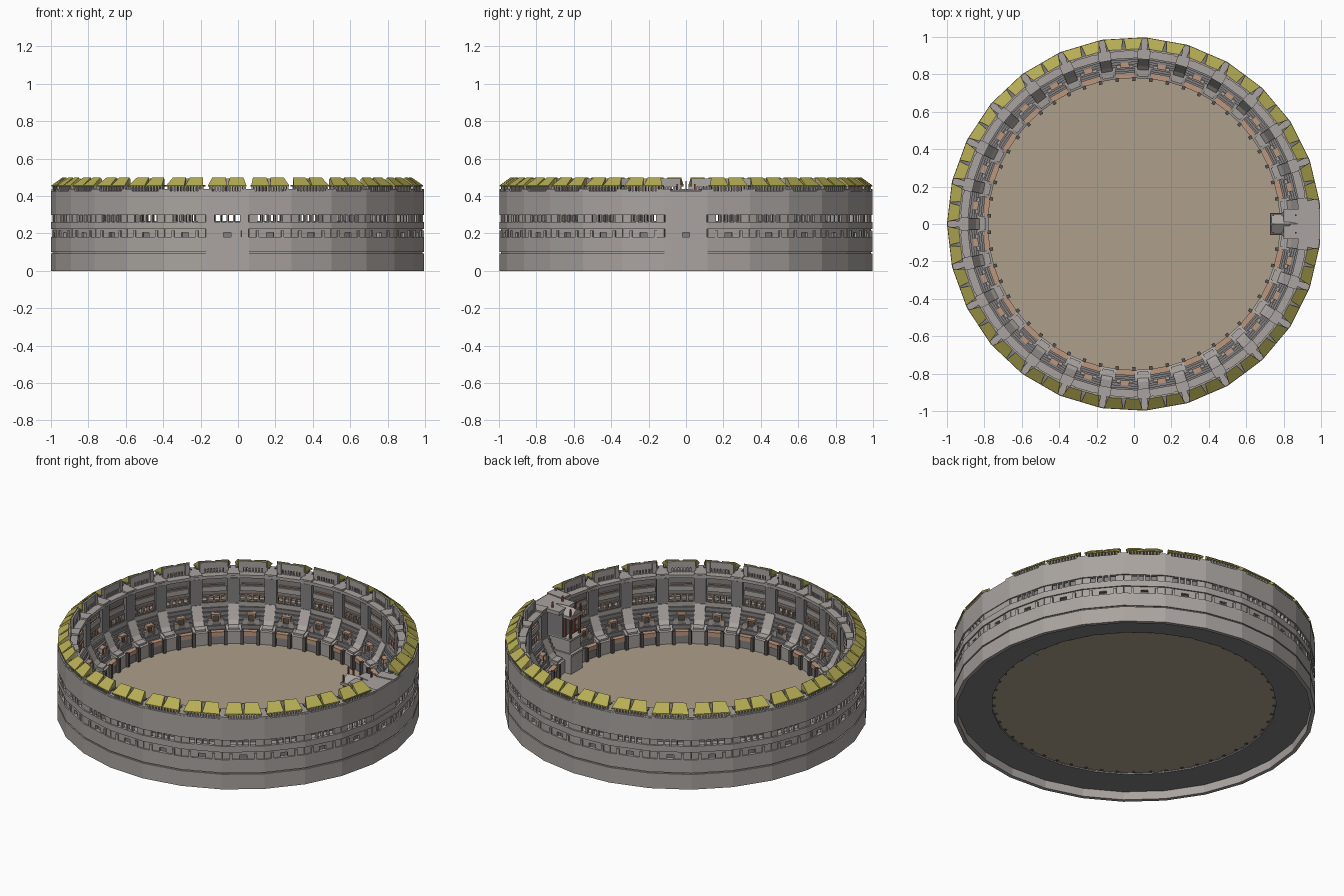
import bpy, bmesh, math
from mathutils import Matrix

N = 27                          # bays round the ring; bay 0 (+x) holds the box tower
H = math.pi / N                 # half a bay
K = math.tan(H)
ALL, OPEN = range(N), range(1, N)

def mat(name, c):
    m = bpy.data.materials.new(name)
    m.diffuse_color = (*c, 1)
    return m

STONE = mat("stone", (0.40, 0.37, 0.35))
DARK = mat("dark_stone", (0.22, 0.21, 0.21))
BRICK = mat("terracotta", (0.50, 0.31, 0.21))
GOLD = mat("roof_yellow", (0.47, 0.42, 0.09))
SAND = mat("sand", (0.42, 0.35, 0.26))
BLACK = mat("post_dark", (0.10, 0.09, 0.08))
RED = mat("dark_red", (0.25, 0.08, 0.05))

# --- pieces: (loop a, loop b, capped) in bay space: x = radius, y = tangent
def prism(profile, t0, t1):
    return ([(r, t0, z) for r, z in profile], [(r, t1, z) for r, z in profile], True)

def wedge(profile):
    return ([(r, -r * K, z) for r, z in profile], [(r, r * K, z) for r, z in profile], False)

def rect(r0, r1, z0, z1):
    return [(r0, z0), (r1, z0), (r1, z1), (r0, z1)]

def box(r0, r1, t0, t1, z0, z1):
    return prism(rect(r0, r1, z0, z1), t0, t1)

def ring(r0, r1, z0, z1):
    return wedge(rect(r0, r1, z0, z1))

def both(r0, r1, t0, t1, z0, z1):
    return [box(r0, r1, t0, t1, z0, z1), box(r0, r1, -t1, -t0, z0, z1)]

def part(name, pieces, material, bays=ALL, divider=False):
    bm = bmesh.new()
    for k in bays:
        rot = Matrix.Rotation(2 * H * k + (H if divider else 0), 4, 'Z')
        for a, b, capped in pieces:
            va = [bm.verts.new(rot @ Matrix.Translation(p).translation) for p in a]
            vb = [bm.verts.new(rot @ Matrix.Translation(p).translation) for p in b]
            n = len(va)
            for i in range(n):
                j = (i + 1) % n
                bm.faces.new((va[i], va[j], vb[j], vb[i]))
            if capped:
                bm.faces.new(va[::-1])
                bm.faces.new(vb)
    bmesh.ops.remove_doubles(bm, verts=bm.verts, dist=1e-5)
    bmesh.ops.recalc_face_normals(bm, faces=bm.faces)
    me = bpy.data.meshes.new(name)
    bm.to_mesh(me)
    bm.free()
    me.materials.append(material)
    ob = bpy.data.objects.new(name, me)
    bpy.context.collection.objects.link(ob)
    return ob

RO = math.cos(H)                # flat-side radius, corners reach 1.0
RI = RO - 0.022

# Sand floor
bm = bmesh.new()
bmesh.ops.create_circle(bm, cap_ends=True, radius=0.79, segments=54,
                        matrix=Matrix.Translation((0, 0, 0.06)))
me = bpy.data.meshes.new("arena_floor")
bm.to_mesh(me)
bm.free()
me.materials.append(SAND)
bpy.context.collection.objects.link(bpy.data.objects.new("arena_floor", me))

# Outer wall bands, with shallow recesses between them
part("outer_wall", [ring(RI, RO, 0, 0.092), ring(RI, RO - 0.008, 0.092, 0.1),
                    ring(RI, RO, 0.1, 0.18), ring(RI, RO, 0.225, 0.262),
                    ring(RI, RO, 0.298, 0.41)], STONE)
slot_wall = both(RI, RO - 0.008, 0.02, RI * K, 0.18, 0.225)
slot_wall += [box(RI, RO - 0.008, -0.02, 0.02, 0.205, 0.225)]
slot_wall += both(RI, RO, 0.06, 0.075, 0.18, 0.215)
part("outer_slot_band", slot_wall, STONE)
piers = both(RI, RO - 0.008, 0.069, RI * K, 0.262, 0.298)
piers += [box(RI, RO - 0.003, t - 0.005, t + 0.005, 0.262, 0.298) for t in (-0.035, 0, 0.035)]
part("outer_window_band", piers, STONE, OPEN)
part("outer_blank_panel", [box(RI, RO - 0.005, -0.11, 0.11, 0.262, 0.298)], STONE, [0])

# Underside plate and gallery floor
part("underside", [ring(0.78, RI, 0.05, 0.058)], DARK)
part("gallery_floor", [ring(0.885, RI, 0.238, 0.255)], STONE)

# Stepped seating behind a parapet
steps = [(0.785, 0.058), (0.785, 0.125), (0.802, 0.125), (0.802, 0.105), (0.817, 0.105)]
for i in range(6):
    r, z = 0.817 + 0.0118 * i, 0.105 + 0.0222 * (i + 1)
    steps += [(r, z), (r + 0.0118, z)]
steps += [(0.905, 0.238), (0.905, 0.058)]
part("seating", [wedge(steps)], DARK)
part("parapet_cap", [ring(0.781, 0.806, 0.125, 0.131)], STONE)
part("brick_band", [box(0.779, 0.81, -0.07, 0.07, 0.108, 0.134)], BRICK, OPEN)

# Small entrances half way up the seats
part("entrance_frame", both(0.838, 0.885, 0.016, 0.024, 0.16, 0.212)
     + [box(0.838, 0.885, -0.024, 0.024, 0.204, 0.214)], BRICK, OPEN)
part("entrance_door", [box(0.848, 0.88, -0.016, 0.016, 0.16, 0.204)], BLACK, OPEN)
part("seat_front_wall", both(0.835, 0.85, 0.024, 0.045, 0.15, 0.185), STONE, OPEN)

# Sloped aisles on the bay divisions
aisle = [(0.79, 0.058), (0.79, 0.15), (0.825, 0.155), (0.845, 0.175), (0.885, 0.255),
         (0.925, 0.255), (0.925, 0.058)]
foot = [(0.779, 0.058), (0.779, 0.135), (0.82, 0.15), (0.835, 0.15), (0.835, 0.058)]
part("aisle", [prism(aisle, -0.03, 0.03), prism(foot, -0.044, 0.044)], STONE, ALL, True)
part("floor_post", both(0.764, 0.784, 0.036, 0.054, 0.058, 0.143), BLACK, ALL, True)

# Inner upper wall with windows
part("upper_wall", [ring(0.908, 0.925, 0.255, 0.266), ring(0.908, 0.925, 0.298, 0.412)], DARK)
inner = both(0.908, 0.925, 0.069, 0.908 * K, 0.266, 0.298)
inner += [box(0.908, 0.925, t - 0.005, t + 0.005, 0.266, 0.298) for t in (-0.035, 0, 0.035)]
part("inner_window_band", inner, DARK, OPEN)
frames = [box(0.902, 0.909, t - 0.004, t + 0.004, 0.262, 0.303) for t in (-0.07, -0.035, 0, 0.035, 0.07)]
frames += [box(0.902, 0.909, -0.074, 0.074, 0.298, 0.305), box(0.9, 0.909, -0.06, 0.06, 0.365, 0.371)]
part("window_frame", frames, BRICK, OPEN)
part("balcony_rail", [box(0.885, 0.892, -0.075, 0.075, 0.255, 0.266)], STONE, OPEN)
part("wall_panel", [box(0.9, 0.909, -0.068, 0.068, 0.325, 0.355)], STONE, OPEN)
part("pilaster", [box(0.888, 0.925, -0.034, 0.034, 0.255, 0.41)], DARK, ALL, True)

# Cornice, roof gallery and divider caps
part("cornice", [ring(0.885, RO, 0.41, 0.428)], STONE)
part("divider_cap", [box(0.882, 0.996, -0.034, 0.034, 0.428, 0.438)], STONE, ALL, True)
cols = [box(0.97, 0.986, -0.09 + 0.018 * i, -0.081 + 0.018 * i, 0.428, 0.455) for i in range(11)]
cols += [box(0.926, 0.938, -0.082 + 0.0165 * i, -0.072 + 0.0165 * i, 0.428, 0.458) for i in range(10)]
part("gallery_column", cols, STONE, OPEN)
part("roof_back", [box(0.925, 0.937, -0.078, 0.078, 0.455, 0.494)]
     + [box(0.921, 0.938, t - 0.012, t + 0.012, 0.428, 0.492) for t in (-0.066, 0.066)], STONE, OPEN)
part("gallery_beam", [box(0.93, 0.988, -0.096, 0.096, 0.452, 0.458)], DARK, OPEN)

# Two sloped roof slabs per bay with a V-shaped gap between them
def slab(s):
    a = [(0.992, s * 0.003, 0.45), (0.992, s * 0.003, 0.457), (0.934, s * 0.011, 0.5), (0.934, s * 0.011, 0.45)]
    b = [(0.992, s * 0.103, 0.45), (0.992, s * 0.103, 0.457), (0.934, s * 0.083, 0.5), (0.934, s * 0.083, 0.45)]
    return (a, b, True)
part("roof", [slab(1), slab(-1)], GOLD, OPEN)

# Box tower standing in bay 0
part("tower_base", [box(0.735, 0.9, -0.055, 0.055, 0.058, 0.17), box(0.728, 0.9, -0.06, 0.06, 0.17, 0.182),
                    box(0.745, 0.9, -0.05, 0.05, 0.182, 0.26), box(0.733, 0.9, -0.058, 0.058, 0.26, 0.272)],
     STONE, [0])
part("tower_room", [box(0.79, 0.93, -0.062, 0.062, 0.27, 0.41)], DARK, [0])
part("tower_column", [c for r in (0.742, 0.78) for c in both(r, r + 0.012, 0.038, 0.05, 0.272, 0.39)]
     + [box(0.742, 0.748, -0.045, 0.045, 0.295, 0.303)], RED, [0])
part("tower_platform", [box(0.8, 0.985, -0.08, 0.08, 0.41, 0.432),
                        box(0.73, 0.87, -0.057, 0.057, 0.39, 0.405)], STONE, [0])
def cross(r, w, z):
    return [(r, -w, 0.405), (r, w, 0.405), (r, 0, z)]
part("tower_gable", [(cross(0.735, 0.05, 0.44), cross(0.83, 0.05, 0.44), True),
                     (cross(0.83, 0.045, 0.44), cross(0.875, 0.004, 0.434), True)], STONE, [0])
part("tower_spike", both(0.74, 0.748, 0.044, 0.052, 0.4, 0.45) + [box(0.74, 0.748, -0.004, 0.004, 0.43, 0.48)]
     + both(0.86, 0.868, 0.044, 0.052, 0.4, 0.465), RED, [0])
